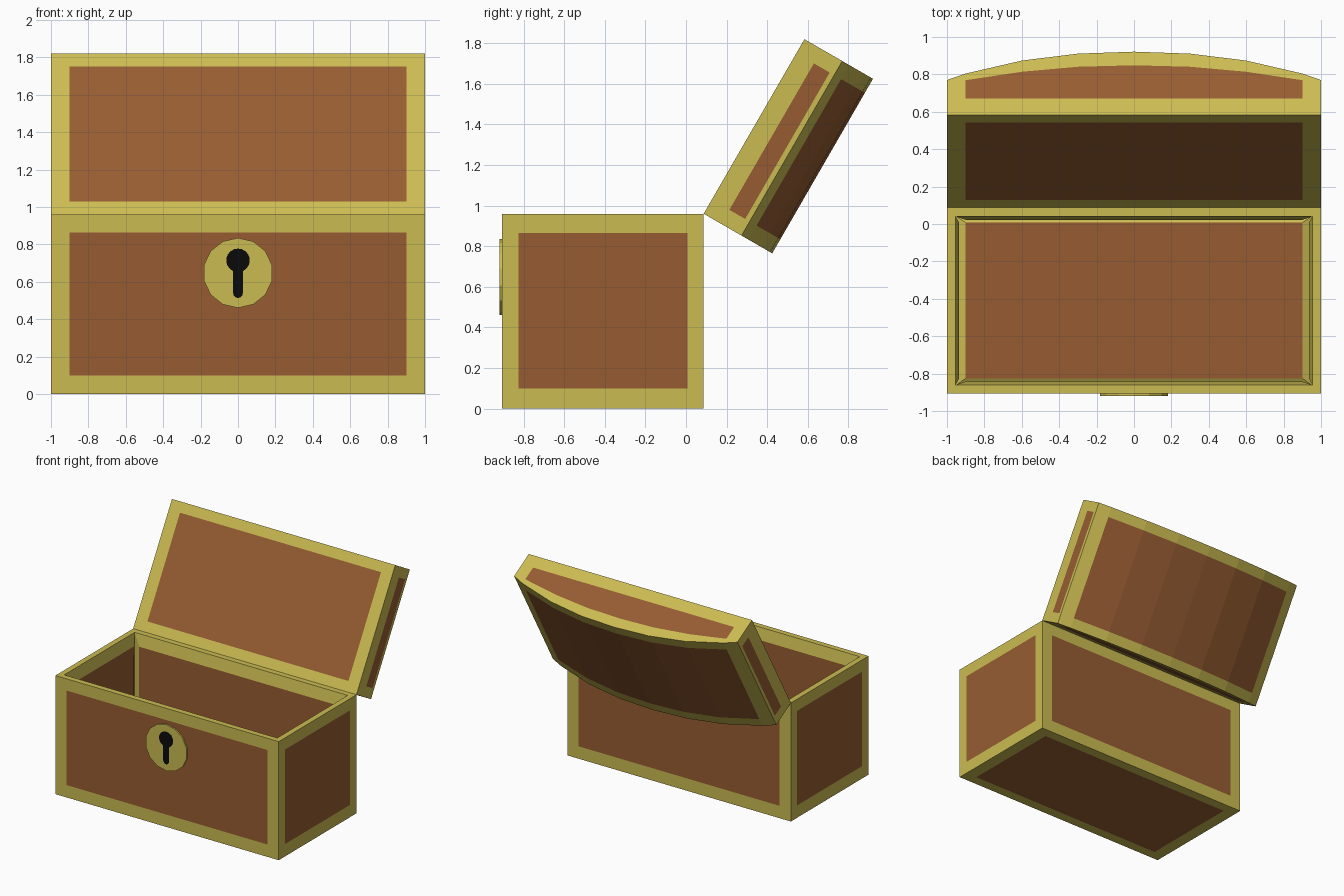
import bpy, bmesh
from math import sin, cos, pi, radians
from mathutils import Matrix

if "Cube" in bpy.data.objects:
    bpy.data.objects.remove(bpy.data.objects["Cube"])


def material(name, color):
    m = bpy.data.materials.new(name)
    m.diffuse_color = (*color, 1)
    m.use_nodes = True
    m.node_tree.nodes["Principled BSDF"].inputs["Base Color"].default_value = m.diffuse_color
    return m


gold = material("gold_trim", (0.60, 0.50, 0.085))
wood = material("wood", (0.31, 0.108, 0.032))
black = material("black", (0.003, 0.003, 0.003))


def face(bm, pts, mat):
    bm.faces.new([bm.verts.new(p) for p in pts]).material_index = mat


def frame(bm, outer, inner):
    """Gold border between two matching loops, wood panel inside."""
    n = len(outer)
    for i in range(n):
        j = (i + 1) % n
        face(bm, [outer[i], outer[j], inner[j], inner[i]], 0)
    face(bm, inner, 1)


def box_side(bm, lo, hi, ilo, ihi, axis, top):
    """One framed side of a box; ilo/ihi bound the panels."""
    a, b = [k for k in range(3) if k != axis]

    def loop(l, h):
        pts = []
        for u, v in ((l[a], l[b]), (h[a], l[b]), (h[a], h[b]), (l[a], h[b])):
            p = [0, 0, 0]
            p[axis] = hi[axis] if top else lo[axis]
            p[a], p[b] = u, v
            pts.append(p)
        return pts
    frame(bm, loop(lo, hi), loop(ilo, ihi))


def finish(bm, name, mats):
    bmesh.ops.remove_doubles(bm, verts=bm.verts, dist=0.0001)
    bmesh.ops.recalc_face_normals(bm, faces=bm.faces)
    me = bpy.data.meshes.new(name)
    bm.to_mesh(me)
    bm.free()
    for m in mats:
        me.materials.append(m)
    ob = bpy.data.objects.new(name, me)
    bpy.context.collection.objects.link(ob)
    return ob


# Chest body: open framed box with thick walls
bm = bmesh.new()
for axis, top in ((0, 0), (0, 1), (1, 0), (1, 1), (2, 0)):
    box_side(bm, (-1, -0.907, 0), (1, 0.087, 0.96),
             (-0.9, -0.825, 0.1), (0.9, 0.007, 0.865), axis, top)
body = finish(bm, "chest_body", (gold, wood))
walls = body.modifiers.new("walls", 'SOLIDIFY')
walls.thickness = 0.065
walls.offset = -1

# Lid, built flat as (x, length, thickness), domed across x
LEN = 0.993
half = [(0, 0.39), (0.3, 0.378), (0.6, 0.335), (0.9, 0.255), (1, 0.215)]
dome = half[::-1] + [(-x, t) for x, t in half[1:]]
half_in = [(0, 0.306), (0.3, 0.297), (0.6, 0.266), (0.9, 0.214), (0.9, 0.214)]
dome_in = half_in[::-1] + [(-x, t) for x, t in half_in[1:]]
bm = bmesh.new()
for axis, top in ((0, 0), (0, 1), (2, 0)):
    ilo = (-0.9, 0.08, 0.1)
    box_side(bm, (-1, 0, 0), (1, LEN, 0.215), ilo, (0.9, 0.913, 0.19), axis, top)
for l in (0, LEN):
    outer = [(-1, 0)] + [(1, 0)] + dome
    inner = [(-0.9, 0.1)] + [(0.9, 0.1)] + dome_in
    frame(bm, [(x, l, t) for x, t in outer], [(x, l, t) for x, t in inner])
rows = [0, 0.08, 0.913, LEN]
for i in range(len(dome) - 1):
    (x0, t0), (x1, t1) = dome[i], dome[i + 1]
    for r in range(3):
        panel = r == 1 and 0 < i < len(dome) - 2
        face(bm, [(x0, rows[r], t0), (x1, rows[r], t1),
                  (x1, rows[r + 1], t1), (x0, rows[r + 1], t0)], int(panel))
# Swing the lid open about the hinge edge
swing = Matrix.Translation((0, 0.087, 0.96)) @ Matrix(
    ((1, 0, 0, 0), (0, 0.5, cos(radians(30)), 0),
     (0, cos(radians(30)), -0.5, 0), (0, 0, 0, 1)))
bm.transform(swing)
finish(bm, "lid", (gold, wood))


def disc(name, outline, y0, y1, mat):
    """Flat outline in x, z given thickness along y."""
    bm = bmesh.new()
    n = len(outline)
    for y in (y0, y1):
        face(bm, [(x, y, z) for x, z in outline], 0)
    for i in range(n):
        (a, b), (c, d) = outline[i], outline[(i + 1) % n]
        face(bm, [(a, y0, b), (c, y0, d), (c, y1, d), (a, y1, b)], 0)
    return finish(bm, name, (mat,))


def arc(cz, r, a0, a1, n):
    return [(r * cos(a0 + (a1 - a0) * i / n), cz + r * sin(a0 + (a1 - a0) * i / n))
            for i in range(n + 1)]


# Lock plate and keyhole
disc("lock_plate", arc(0.648, 0.187, pi / 2, 2.5 * pi, 14)[:-1], -0.9, -0.919, gold)
a = radians(66)
keyhole = arc(0.715, 0.063, -pi / 2 + pi / 2 - a, 1.5 * pi - (pi / 2 - a), 16)
keyhole += arc(0.54, 0.026, pi, 2 * pi, 6)
disc("keyhole", keyhole, -0.91, -0.92, black)
